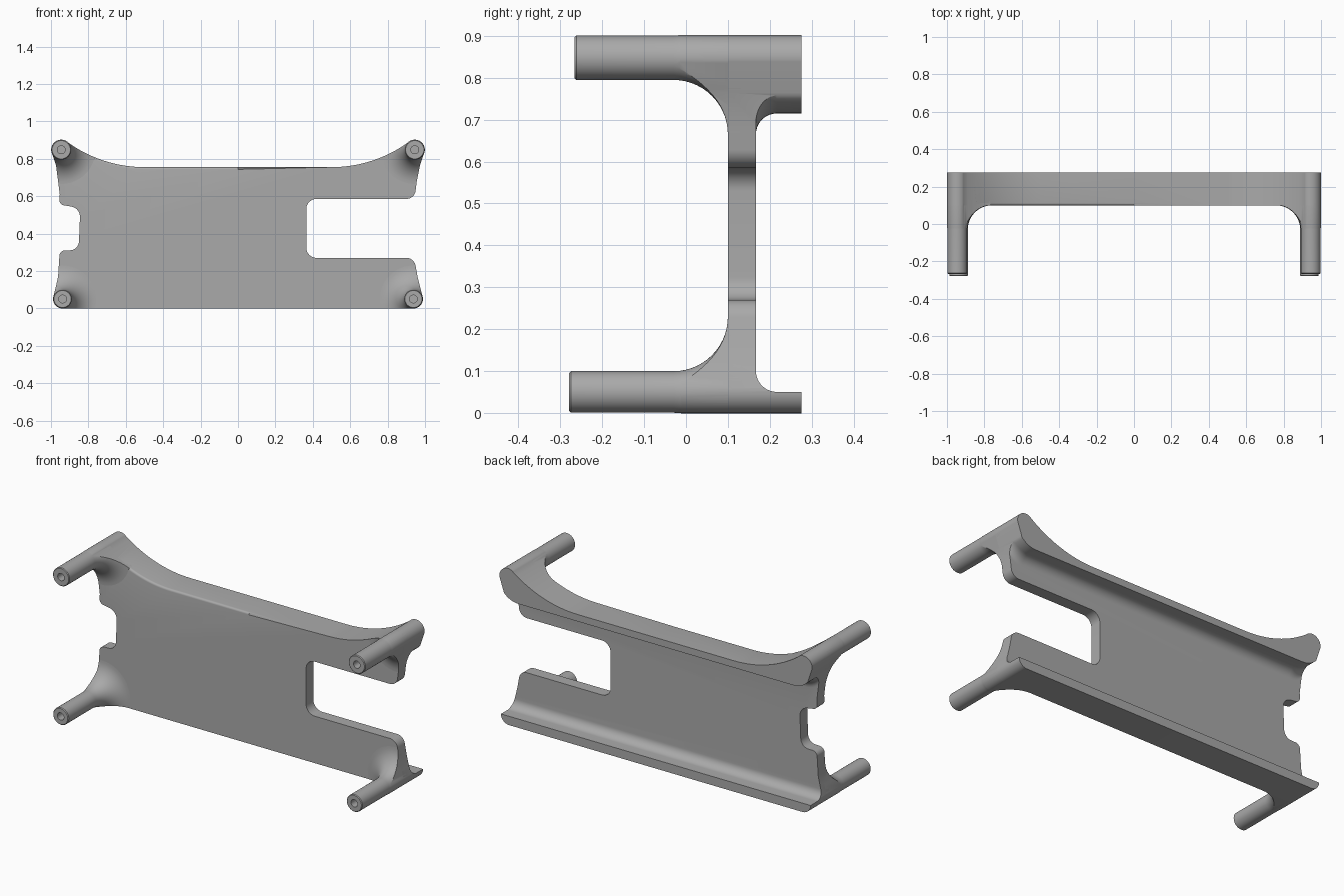
import bpy, bmesh
from math import sin, cos, sqrt, radians, pi

cube = bpy.data.objects.get("Cube")
if cube:
    bpy.data.objects.remove(cube)

grey = bpy.data.materials.new("plain grey")
grey.use_nodes = True
grey.diffuse_color = (0.4, 0.4, 0.4, 1)
grey.node_tree.nodes["Principled BSDF"].inputs["Base Color"].default_value = (0.4, 0.4, 0.4, 1)


def arc(cx, cz, r, a0, a1, n=12):
    angles = [radians(a0 + (a1 - a0) * i / n) for i in range(n + 1)]
    return [(cx + r * cos(a), cz + r * sin(a)) for a in angles]


def add_object(name, bm):
    bmesh.ops.recalc_face_normals(bm, faces=bm.faces)
    mesh = bpy.data.meshes.new(name)
    bm.to_mesh(mesh)
    bm.free()
    mesh.materials.append(grey)
    obj = bpy.data.objects.new(name, mesh)
    bpy.context.collection.objects.link(obj)
    return obj


def loft(name, layers):
    """Solid through closed x-z outlines, each given with its y."""
    bm = bmesh.new()
    rings = [[bm.verts.new((x, y, z)) for x, z in pts] for y, pts in layers]
    for a, b in zip(rings, rings[1:]):
        for i in range(len(a)):
            j = (i + 1) % len(a)
            bm.faces.new((a[i], a[j], b[j], b[i]))
    bm.faces.new(rings[0])
    bm.faces.new(rings[-1])
    return add_object(name, bm)


def boolean(target, cutter, operation):
    mod = target.modifiers.new(operation.lower(), "BOOLEAN")
    mod.operation, mod.solver, mod.object = operation, "EXACT", cutter
    bpy.context.view_layer.objects.active = target
    bpy.ops.object.modifier_apply(modifier=mod.name)


# Outline of the plate, counter-clockwise from the lower corner at +x
outline = (
    arc(.938, .05, .051, -90, 10)
    + [(.972, .12), (.96, .17)]
    + arc(.9, .22, .05, 10, 90)
    + arc(.42, .325, .055, 270, 180)
    + arc(.42, .53, .055, 180, 90)
    + arc(.9, .635, .05, -90, -8)
    + [(.956, .68), (.973, .765)]
    + arc(.945, .848, .054, -10, 126, 20)
    + arc(.5, 1.454, .699, -54, -90, 16)
    + [(0, .755)]
    + arc(-.5, 1.454, .699, -90, -126, 16)
    + arc(-.945, .848, .054, 54, 190, 20)
    + [(-.973, .765), (-.962, .68), (-.953, .61)]
    + arc(-.925, .58, .03, 190, 270)
    + arc(-.9, .49, .055, 80, 0)
    + arc(-.9, .36, .05, 0, -80)
    + arc(-.925, .28, .03, 90, 170)
    + [(-.962, .17), (-.973, .12)]
    + arc(-.938, .05, .051, 170, 270)
)

plate = loft("flanged_plate", [(.1, outline), (.276, outline)])

# Softened front edge along half of the top
bm = bmesh.new()
bm.from_mesh(plate.data)
soft = [e for e in bm.edges
        if all(v.co.y < .11 and v.co.z > .75 and -.86 < v.co.x < .001 for v in e.verts)]
bmesh.ops.bevel(bm, geom=soft, offset=.012, segments=4, profile=.5, affect="EDGES")
bm.to_mesh(plate.data)
bm.free()

# Rear pocket with filleted edges, leaving the web and two flanges
roof = arc(.88, .835, .12, 0, -90) + arc(-.88, .835, .12, -90, -180)
roof = [(1.2, .835)] + roof + [(-1.2, .835)]
layers = []
for i in range(11):
    t = .05 * (1 - cos(pi / 2 * i / 10))
    drop = .05 - sqrt(max(0, .05 ** 2 - (.05 - t) ** 2))
    layers.append((.167 + t, [(x, z - drop) for x, z in roof]
                   + [(-1.2, .05 + drop), (1.2, .05 + drop)]))
layers.append((.35, layers[-1][1]))
pocket = loft("pocket_cutter", layers)
boolean(plate, pocket, "DIFFERENCE")

# Hollow-ended posts flaring into the plate, trimmed to its outline
trim = loft("post_trimmer", [(-.4, outline), (.16, outline)])


def post(name, x, z, r, front):
    profile = [(0, front + .06), (.021, front + .06), (.021, front), (r - .004, front),
               (r, front + .004)]
    profile += [(r + .13 * (1 - cos(a)), -.03 + .13 * sin(a))
                for a in [pi / 2 * i / 14 for i in range(15)]]
    profile += [(r + .13, .13), (0, .13)]
    bm = bmesh.new()
    verts = [bm.verts.new((x + rad, y, z)) for rad, y in profile]
    edges = [bm.edges.new(pair) for pair in zip(verts, verts[1:])]
    bmesh.ops.spin(bm, geom=verts + edges, cent=(x, 0, z), axis=(0, 1, 0),
                   angle=2 * pi, steps=48)
    bmesh.ops.remove_doubles(bm, verts=bm.verts, dist=1e-5)
    obj = add_object(name, bm)
    boolean(obj, trim, "INTERSECT")
    return obj


parts = [plate]
for side, s in (("left", 1), ("right", -1)):
    parts.append(post("upper_post_" + side, s * .945, .848, .053, -.266))
    parts.append(post("lower_post_" + side, s * .938, .05, .0495, -.279))

for helper in (pocket, trim):
    bpy.data.objects.remove(helper)

# Smooth curves, sharp corners
for obj in parts:
    bpy.ops.object.select_all(action="DESELECT")
    obj.select_set(True)
    bpy.context.view_layer.objects.active = obj
    bpy.ops.object.shade_smooth_by_angle(angle=radians(30))
